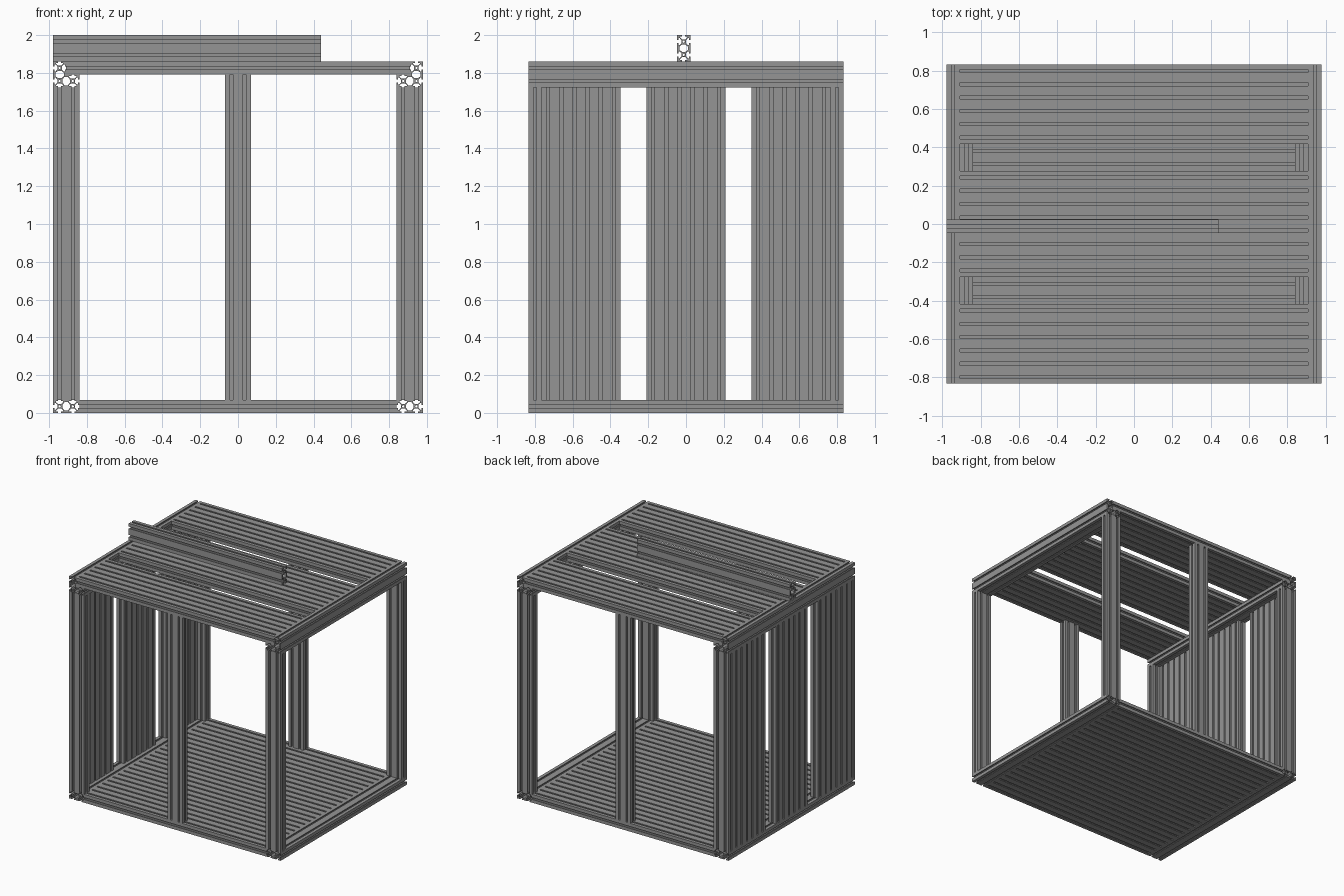
import bpy, bmesh, math
from mathutils import Matrix, Vector

cube = bpy.data.objects.get("Cube")
if cube:
    bpy.data.objects.remove(cube, do_unlink=True)

M = 0.0695                # one profile module
HX, HY = 0.979, 12 * M    # half width, half depth
TOP = 2.0 - 2 * M         # upper face of the roof
SHELF = TOP - M           # underside of the roof boards
RAIL = TOP - 2 * M        # underside of the roof rails

aluminium = bpy.data.materials.new("grey_aluminium")
aluminium.use_nodes = True
GREY = (0.3, 0.3, 0.3, 1)
aluminium.diffuse_color = GREY
aluminium.node_tree.nodes["Principled BSDF"].inputs["Base Color"].default_value = GREY

# Cross-sections in module units: outline corners and the cells they enclose
PROFILES = {
    "wide": ([(0, 0), (2, 0), (2, 1), (0, 1)], [(0, 0), (1, 0)]),
    "tall": ([(0, 0), (1, 0), (1, 2), (0, 2)], [(0, 0), (0, 1)]),
    "ell_left": ([(0, 0), (2, 0), (2, 1), (1, 1), (1, 2), (0, 2)],
                 [(0, 0), (1, 0), (0, 1)]),
    "ell_right": ([(0, 0), (1, 0), (1, 1), (2, 1), (2, 2), (0, 2)],
                  [(0, 0), (0, 1), (1, 1)]),
}
# Half of a T-slot: offset from the module centre, depth
SLOT = [(0.115, 0), (0.115, 0.11), (0.27, 0.11), (0.27, 0.19), (0.12, 0.32)]


def slotted_outline(corners):
    """Outline with one T-slot in the middle of each module edge."""
    pts = []
    for i, c in enumerate(corners):
        a, b = Vector(c), Vector(corners[(i + 1) % len(corners)])
        d = (b - a).normalized()
        n = Vector((-d.y, d.x))
        pts.append(a)
        for k in range(round((b - a).length)):
            mid = a + d * (k + 0.5)
            pts += [mid - d * t + n * h for t, h in SLOT]
            pts += [mid + d * t + n * h for t, h in reversed(SLOT)]
    return pts


def hollows(cells):
    """Round core in each cell, six-sided cavity between neighbours."""
    loops = []
    for x, y in cells:
        centre = Vector((x + 0.5, y + 0.5))
        loops.append([centre + 0.09 * Vector((math.cos(k * math.pi / 4), math.sin(k * math.pi / 4)))
                      for k in range(8)])
        for d in (Vector((1, 0)), Vector((0, 1))):
            if (x + d.x, y + d.y) in cells:
                n = Vector((-d.y, d.x))
                j = centre + d / 2
                shape = [(0.13, 0.32), (0.28, 0.12), (0.28, -0.12), (0.13, -0.32)]
                half = [(s, t) for s, t in shape]
                loops.append([j + d * s + n * t for s, t in half]
                             + [j - d * s + n * t for s, t in reversed(half)])
    return loops


def bar(name, profile, axis, low, length):
    """Extrude a profile along an axis from its lowest corner."""
    corners, cells = PROFILES[profile]
    curve = bpy.data.curves.new(name, "CURVE")
    curve.dimensions, curve.fill_mode = "2D", "BOTH"
    curve.extrude = length / 2
    for loop in [slotted_outline(corners)] + hollows(cells):
        spline = curve.splines.new("POLY")
        spline.points.add(len(loop) - 1)
        for p, v in zip(spline.points, loop):
            p.co = (v.x * M, v.y * M, 0, 1)
        spline.use_cyclic_u = True
    temp = bpy.data.objects.new(name + "_path", curve)
    bpy.context.collection.objects.link(temp)
    bpy.context.view_layer.update()
    deps = bpy.context.evaluated_depsgraph_get()
    mesh = bpy.data.meshes.new_from_object(temp.evaluated_get(deps))
    bpy.data.objects.remove(temp, do_unlink=True)
    bpy.data.curves.remove(curve)

    # Lift to start at zero, then cycle the axes to the wanted direction
    w = "XYZ".index(axis)
    turn = Matrix.Identity(4)
    for col, row in enumerate(((w + 1) % 3, (w + 2) % 3, w)):
        for r in range(3):
            turn[r][col] = 1.0 if r == row else 0.0
    mesh.transform(Matrix.Translation(low) @ turn @ Matrix.Translation((0, 0, length / 2)))
    bm = bmesh.new()
    bm.from_mesh(mesh)
    bmesh.ops.remove_doubles(bm, verts=bm.verts, dist=1e-5)
    bmesh.ops.recalc_face_normals(bm, faces=bm.faces)
    for f in bm.faces:
        f.smooth = False
        f.material_index = 0
    bm.to_mesh(mesh)
    bm.free()
    mesh.materials.clear()
    mesh.materials.append(aluminium)
    mesh.name = name
    obj = bpy.data.objects.new(name, mesh)
    bpy.context.collection.objects.link(obj)
    return obj


# Floor: side rails with boards between them
for side, x in (("right", -HX), ("left", HX - 2 * M)):
    bar(f"floor_rail_{side}", "tall", "Y", (x, -HY, 0), 2 * HY)
inner = HX - 2 * M
for i in range(12):
    bar(f"floor_board_{i}", "wide", "X", (-inner, -HY + 2 * M * i, 0), 2 * inner)

# Roof: stepped side rails carrying boards, with two open gaps
bar("roof_rail_right", "ell_left", "Y", (-HX, -HY, RAIL), 2 * HY)
bar("roof_rail_left", "ell_right", "Y", (HX - 2 * M, -HY, RAIL), 2 * HY)
for i in range(12):
    if i not in (3, 8):
        bar(f"roof_board_{i}", "wide", "X",
            (-HX + M, -HY + 2 * M * i, SHELF), 2 * (HX - M))

# Corner and middle posts, front and back
for end, y in (("front", -HY), ("back", HY - M)):
    for side, x in (("right", -HX), ("left", HX - 2 * M)):
        bar(f"corner_post_{end}_{side}", "wide", "Z", (x, y, M), RAIL - M)
    bar(f"middle_post_{end}", "wide", "Z", (-M, y, M), SHELF - M)

# Wall of upright boards on one side, with two open gaps
for i in range(11):
    if i not in (3, 7):
        bar(f"wall_board_{i}", "tall", "Z",
            (-HX, -HY + M + 2 * M * i, M), RAIL - M)

# Loose beam lying on the roof
bar("roof_beam", "tall", "X", (-HX, -0.012 - M / 2, TOP), HX + 0.44)
